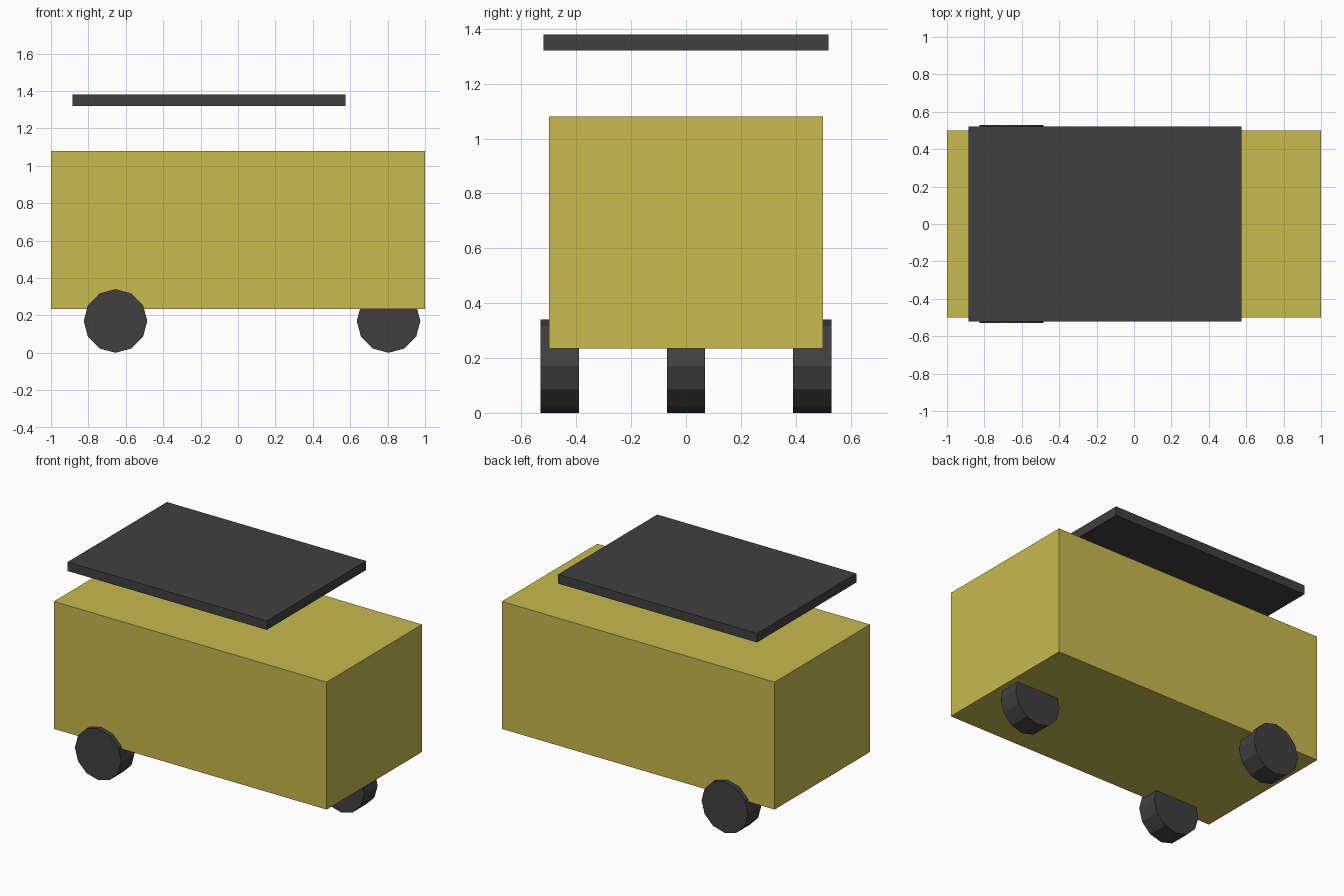
import bpy
import math

cube = bpy.data.objects.get("Cube")
if cube:
    bpy.data.objects.remove(cube, do_unlink=True)


def make_material(name, rgb):
    mat = bpy.data.materials.new(name)
    mat.use_nodes = True
    color = (*rgb, 1.0)
    mat.diffuse_color = color
    mat.node_tree.nodes["Principled BSDF"].inputs["Base Color"].default_value = color
    return mat


def finish(name, mat):
    obj = bpy.context.object
    obj.name = obj.data.name = name
    obj.data.materials.append(mat)
    return obj


def box(name, low, high, mat):
    center = [(a + b) / 2 for a, b in zip(low, high)]
    size = [b - a for a, b in zip(low, high)]
    bpy.ops.mesh.primitive_cube_add(size=1, location=center)
    obj = finish(name, mat)
    obj.scale = size
    return obj


def wheel(name, x, y, mat):
    bpy.ops.mesh.primitive_cylinder_add(
        vertices=12, radius=0.17, depth=0.14,
        location=(x, y, 0.17), rotation=(math.pi / 2, 0, 0))
    return finish(name, mat)


yellow = make_material("mustard yellow", (0.58, 0.49, 0.077))
charcoal = make_material("charcoal", (0.051, 0.051, 0.051))

# Body and floating roof panel
box("body", (-1, -0.5, 0.235), (1, 0.5, 1.08), yellow)
box("roof_panel", (-0.885, -0.52, 1.32), (0.575, 0.52, 1.38), charcoal)

# Three wheels: a side pair at one end, a single one at the other
for side, y in (("right", -0.46), ("left", 0.46)):
    wheel(f"{side}_wheel", -0.655, y, charcoal)
wheel("center_wheel", 0.805, 0, charcoal)
